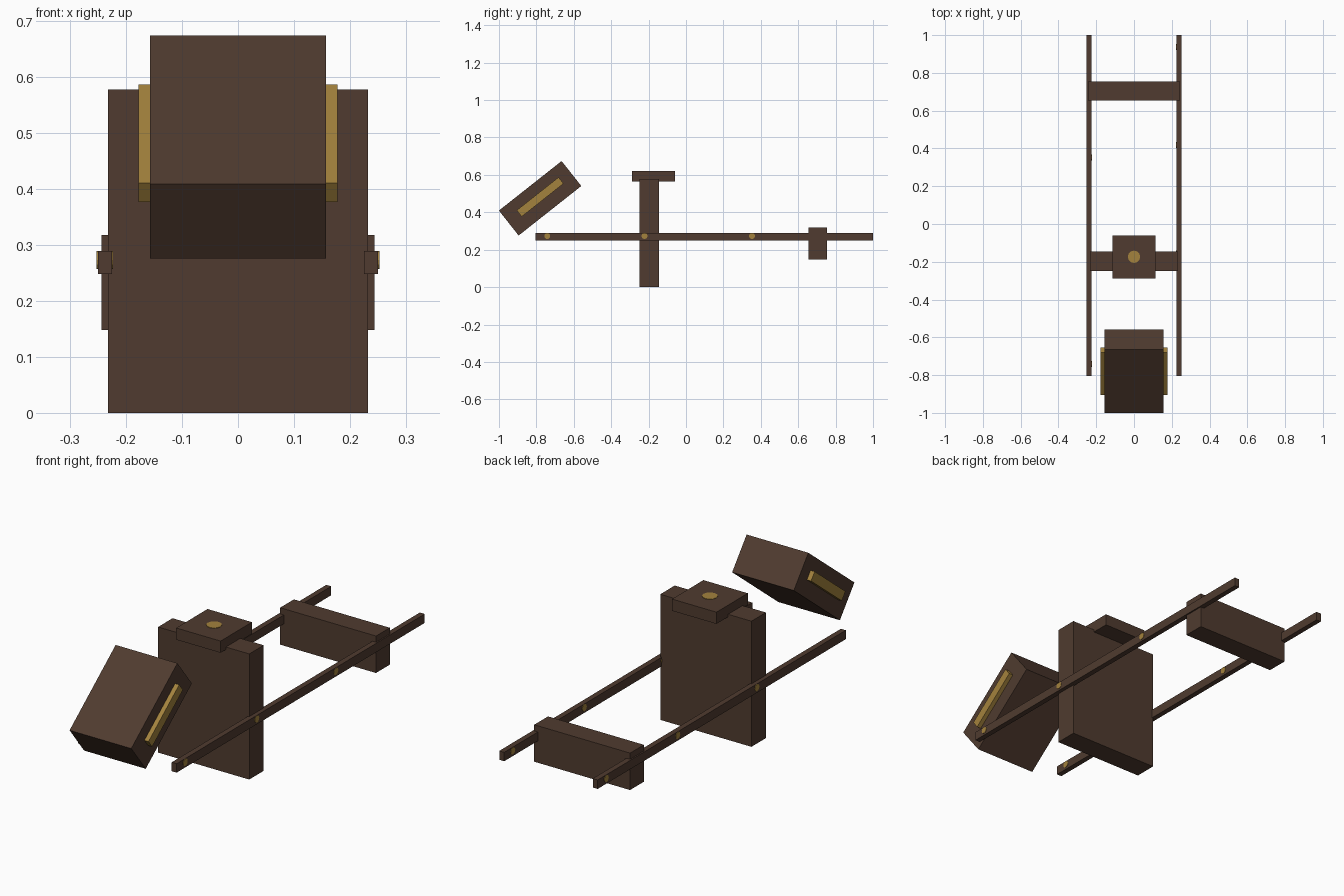
import bpy
from math import radians, pi

default = bpy.data.objects.get("Cube")
if default:
    bpy.data.objects.remove(default, do_unlink=True)


def make_material(name, rgb):
    mat = bpy.data.materials.new(name)
    mat.use_nodes = True
    mat.diffuse_color = (*rgb, 1)
    mat.node_tree.nodes["Principled BSDF"].inputs["Base Color"].default_value = (*rgb, 1)
    return mat


BROWN = make_material("dark brown wood", (0.08, 0.044, 0.029))
GOLD = make_material("aged gold", (0.37, 0.225, 0.047))


def box(name, center, size, mat=BROWN, tilt=0):
    bpy.ops.mesh.primitive_cube_add(size=1, location=center, rotation=(radians(tilt), 0, 0))
    ob = bpy.context.object
    ob.name = name
    ob.scale = size
    ob.data.materials.append(mat)
    return ob


def disc(name, center, radius, rotation=(0, 0, 0)):
    bpy.ops.mesh.primitive_cylinder_add(vertices=12, radius=radius, depth=0.004,
                                        location=center, rotation=rotation)
    ob = bpy.context.object
    ob.name = name
    ob.data.materials.append(GOLD)
    return ob


# Upright panel with its cap and gold stud
box("main_panel", (0, -0.197, 0.289), (0.464, 0.105, 0.578))
box("panel_cap", (0, -0.174, 0.593), (0.226, 0.228, 0.054))
disc("cap_stud", (0, -0.174, 0.62), 0.033)

# Crossbar joining the rails
box("rear_crossbar", (0, 0.705, 0.233), (0.488, 0.1, 0.17))

# Tilted block with a gold bar passing through it
box("tilted_block", (0, -0.78, 0.475), (0.314, 0.427, 0.17), tilt=38.3)
box("gold_bar", (0, -0.78, 0.482), (0.356, 0.285, 0.043), GOLD, tilt=38.3)

# Long side rails, with studs running in opposite order on opposite faces
RAIL_X, RAIL_HALF, RAIL_MID_Y = 0.238, 0.0125, 0.098
STUD_OFFSETS = (-0.84, -0.32, 0.255)
for rail, side in (("left", 1), ("right", -1)):
    box(f"{rail}_rail", (side * RAIL_X, RAIL_MID_Y, 0.269), (2 * RAIL_HALF, 1.804, 0.041))
    for facing in (1, -1):
        for i, offset in enumerate(STUD_OFFSETS):
            disc(f"{rail}_rail_stud_{'outer' if facing == side else 'inner'}_{i + 1}",
                 (side * RAIL_X + facing * RAIL_HALF, RAIL_MID_Y + facing * offset, 0.273),
                 0.016, (0, pi / 2, 0))
